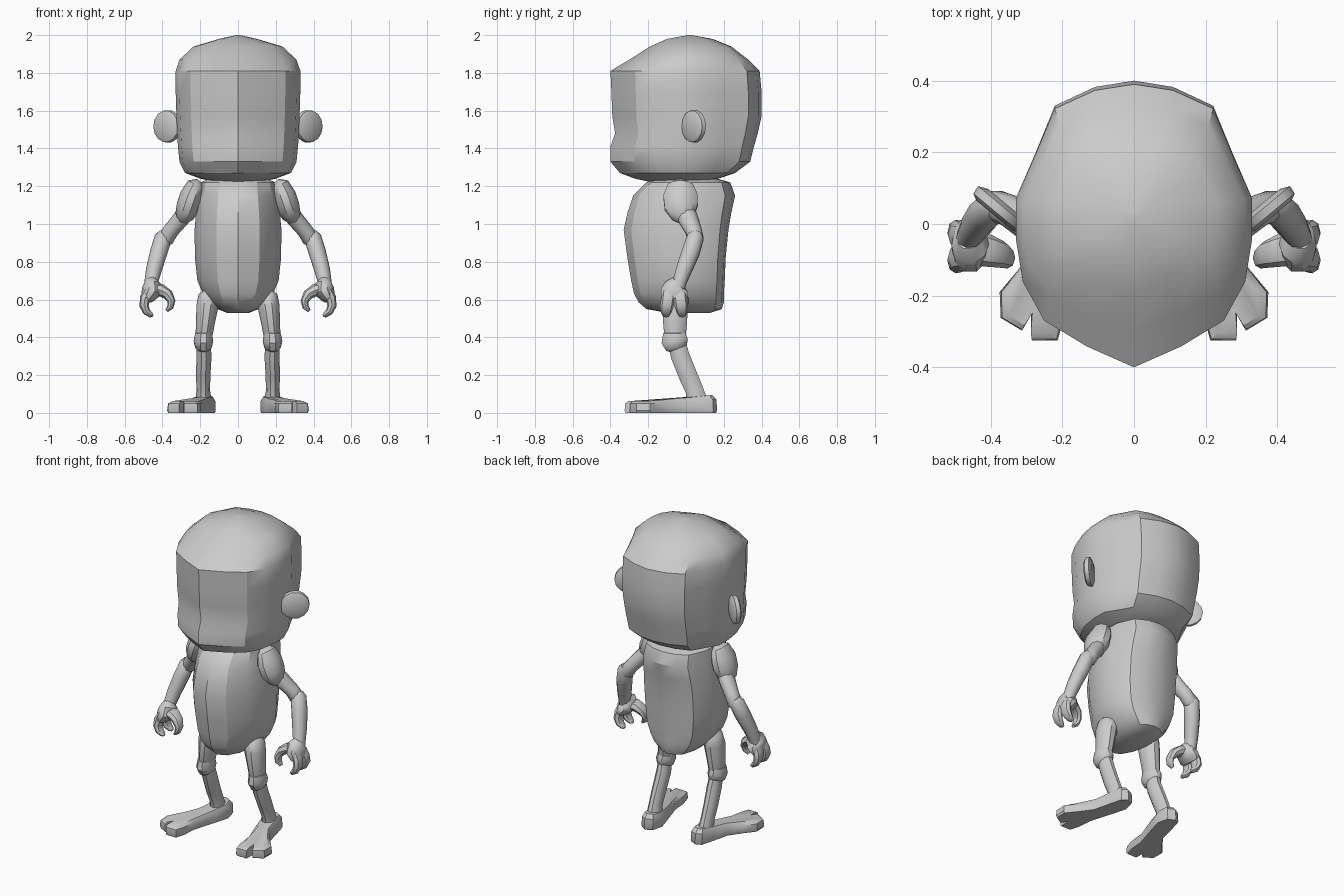
import bpy, bmesh, math
from mathutils import Vector

clay = bpy.data.materials.new("light_grey")
clay.diffuse_color = (0.6, 0.6, 0.6, 1)


def finish(name, bm, mirror=False, angle=28):
    """Turn a bmesh into a shaded object, optionally mirrored across x."""
    bmesh.ops.recalc_face_normals(bm, faces=bm.faces)
    me = bpy.data.meshes.new(name)
    bm.to_mesh(me)
    bm.free()
    me.materials.append(clay)
    ob = bpy.data.objects.new(name, me)
    bpy.context.collection.objects.link(ob)
    if mirror:
        ob.modifiers.new("mirror", 'MIRROR')
    bpy.ops.object.select_all(action='DESELECT')
    ob.select_set(True)
    bpy.context.view_layer.objects.active = ob
    bpy.ops.object.shade_smooth_by_angle(angle=math.radians(angle))
    return ob


def skin(rings):
    """Bridge closed rings of points and cap both ends."""
    bm = bmesh.new()
    vs = [[bm.verts.new(p) for p in r] for r in rings]
    n = len(vs[0])
    for a, b in zip(vs, vs[1:]):
        for i in range(n):
            j = (i + 1) % n
            bm.faces.new((a[i], a[j], b[j], b[i]))
    bm.faces.new(vs[0])
    bm.faces.new(vs[-1])
    return bm


def loft(name, outline, levels, yc):
    """Half outline (x, y in -1..1) scaled per level (z, front, back, half width)."""
    full = outline + [(-x, y) for x, y in outline[-2:0:-1]]
    rings = []
    for z, front, back, w in levels:
        mid = min(max(yc, front), back)
        rings.append([(x * w, mid + (y * (mid - front) if y < 0 else y * (back - mid)), z)
                      for x, y in full])
    return finish(name, skin(rings))


def tube(name, path, across=(0, 1, 0), sides=10):
    """Mirrored limb: path of (x, y, z, radius a, radius b along 'across')."""
    pts = [Vector(p[:3]) for p in path]
    rings = []
    for i, p in enumerate(path):
        t = (pts[min(i + 1, len(pts) - 1)] - pts[max(i - 1, 0)]).normalized()
        u = t.cross(Vector(across)).normalized()
        v = u.cross(t)
        rings.append([pts[i] + u * p[3] * math.cos(k * math.tau / sides)
                      + v * p[4] * math.sin(k * math.tau / sides) for k in range(sides)])
    return finish(name, skin(rings), True, 40)


# Head: faceted, with a pointed brow line and slightly hollow eye level
loft("head",
     [(0, -1), (.4, -.87), (.76, -.71), (.94, -.47), (1, -.2), (1, .06),
      (.83, .43), (.67, .8), (.33, .95), (0, 1)],
     [(1.225, -.20, .08, .13), (1.24, -.27, .17, .20), (1.27, -.35, .26, .28),
      (1.33, -.40, .34, .31), (1.41, -.40, .36, .318), (1.48, -.375, .38, .322),
      (1.57, -.39, .40, .326), (1.70, -.395, .40, .33), (1.81, -.40, .39, .33),
      (1.87, -.30, .33, .31), (1.94, -.19, .24, .235), (1.98, -.10, .14, .10),
      (2.0, .01, .03, .01)], .05)

# Torso: egg-shaped belly with a ridge down the front
loft("torso",
     [(0, -1), (.5, -.88), (.85, -.55), (1, -.1), (.98, .35), (.75, .8), (.4, .95), (0, 1)],
     [(.53, -.10, .13, .06), (.55, -.21, .19, .11), (.585, -.25, .20, .15),
      (.63, -.275, .20, .185), (.70, -.29, .205, .215), (.82, -.31, .21, .228),
      (.97, -.33, .225, .23), (1.06, -.31, .24, .222), (1.15, -.28, .26, .21),
      (1.22, -.21, .235, .20), (1.245, -.15, .15, .14)], 0)

# Ears: rounded discs swept outward and back
bm = bmesh.new()
d, nrm = Vector((.77, .64, 0)), Vector((-.64, .77, 0))
c = Vector((.375, .04, 1.517))
layers = []
for off, s in ((-.022, .75), (-.012, .97), (.012, 1), (.024, .7)):
    layers.append([c + nrm * off + d * .088 * s * math.cos(a) + Vector((0, 0, .087 * s * math.sin(a)))
                   for a in (k * math.tau / 14 for k in range(14))])
bm.free()
finish("ear", skin(layers), True, 35)

# Arms
tube("shoulder", [(.20, -.03, 1.225, .02, .03), (.222, -.03, 1.205, .05, .07),
                  (.245, -.03, 1.15, .062, .095), (.265, -.025, 1.09, .062, .093),
                  (.285, -.012, 1.04, .05, .065), (.295, -.005, 1.02, .03, .04)])
tube("upper_arm", [(.25, -.02, 1.10, .045, .05), (.30, .01, 1.03, .045, .055),
                   (.355, .04, .965, .042, .045), (.385, .05, .92, .045, .045),
                   (.40, .05, .895, .03, .03)])
tube("forearm", [(.385, .055, .955, .03, .03), (.395, .05, .93, .046, .046),
                 (.42, .025, .85, .046, .05), (.445, -.01, .76, .042, .044),
                 (.46, -.035, .69, .036, .038), (.463, -.045, .66, .036, .04)])

# Hands: mitten palm, two hooked fingers and a thumb
tube("palm", [(.462, -.04, .70, .032, .035), (.455, -.055, .675, .05, .06),
              (.457, -.062, .645, .055, .075), (.475, -.06, .615, .04, .075),
              (.485, -.06, .595, .025, .06)])
for name, dy in (("front_finger", -.035), ("back_finger", .03)):
    y = -.06 + dy
    tube(name, [(.47, y, .645, .03, .03), (.493, y, .605, .028, .036),
                (.497, y + dy * .2, .565, .024, .036), (.483, y + dy * .3, .535, .02, .03),
                (.46, y + dy * .3, .517, .014, .02), (.45, y + dy * .3, .513, .006, .01)], sides=8)
tube("thumb", [(.45, -.065, .655, .035, .05), (.405, -.075, .648, .033, .045),
               (.37, -.085, .625, .028, .038), (.352, -.095, .59, .021, .03),
               (.358, -.10, .56, .017, .025), (.378, -.10, .54, .009, .013)], sides=8)

# Legs
tube("thigh", [(.14, -.04, .65, .03, .04), (.155, -.05, .615, .055, .068),
               (.163, -.058, .56, .058, .072), (.172, -.058, .48, .05, .066),
               (.18, -.058, .41, .045, .06), (.181, -.058, .37, .035, .05)])
tube("knee", [(.182, -.06, .435, .025, .03), (.182, -.062, .42, .045, .062),
              (.183, -.06, .38, .052, .074), (.183, -.05, .345, .044, .06),
              (.183, -.045, .33, .025, .035)])
tube("shin", [(.182, -.05, .37, .036, .05), (.18, -.03, .30, .04, .052),
              (.184, .01, .20, .038, .052), (.184, .045, .12, .036, .05),
              (.182, .06, .05, .045, .06)])

# Feet: turned out, with a split toe, lofted from a sole outline
sole = [(.118, .07), (.135, .145), (.18, .165), (.215, .145), (.235, .07), (.265, -.05),
        (.325, -.13), (.375, -.19), (.372, -.262), (.312, -.298), (.288, -.25),
        (.285, -.325), (.213, -.325), (.195, -.26), (.19, -.17), (.145, -.02)]


def foot_ring(shrink, height):
    ring = []
    for x, y in sole:
        cx, cy = .18 + max(0, -y) * .36, min(max(y, -.24), .06)
        ring.append((x + (cx - x) * shrink, y + (cy - y) * shrink, height(y)))
    return ring


finish("foot", skin([foot_ring(.06, lambda y: 0), foot_ring(0, lambda y: .012),
                     foot_ring(.04, lambda y: .05 + max(0, y + .1) * .08),
                     foot_ring(.25, lambda y: .062 + max(0, y + .2) * .09)]), True, 35)
